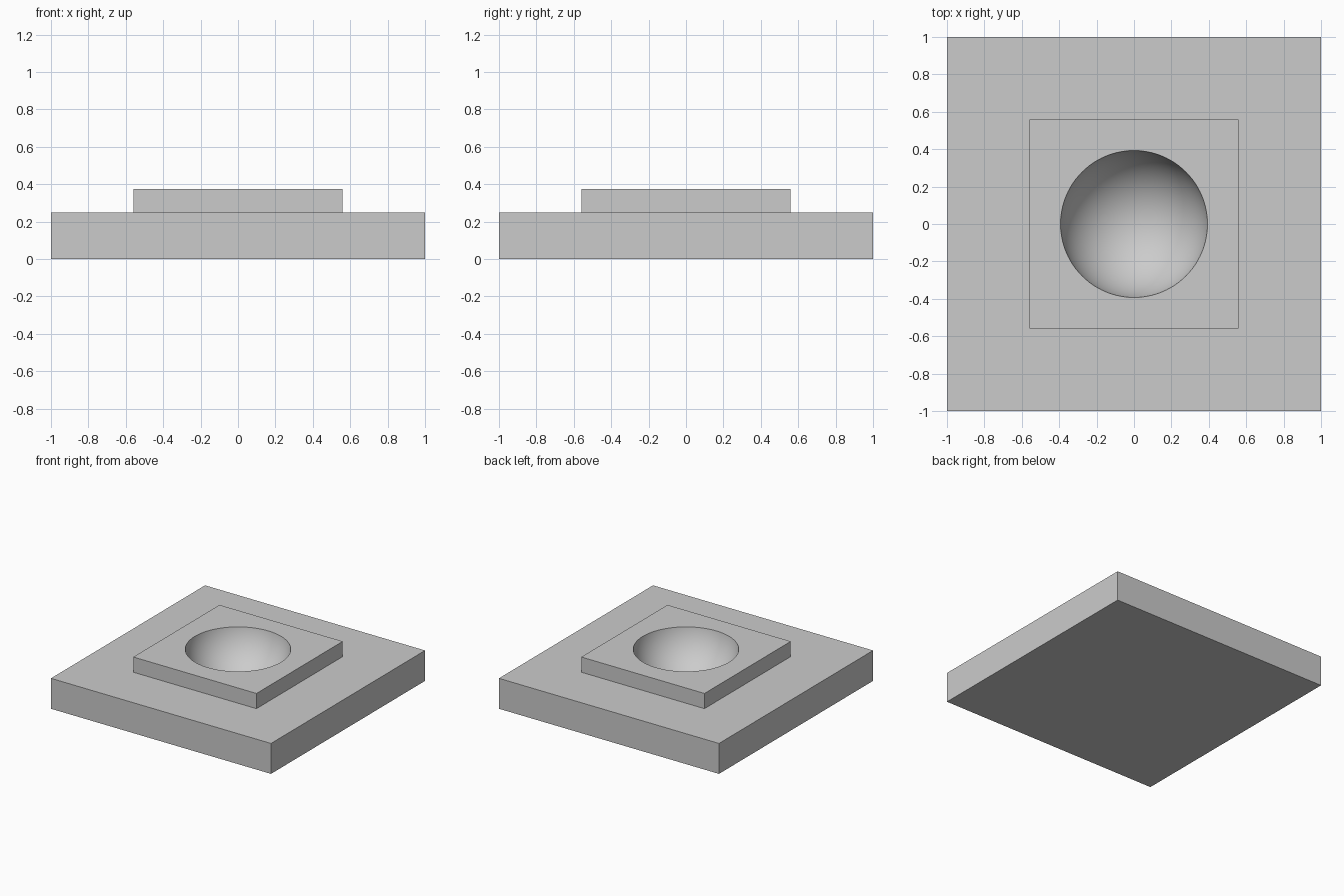
import bpy

if "Cube" in bpy.data.objects:
    bpy.data.objects.remove(bpy.data.objects["Cube"])

TOP = 0.375        # top of the raised pad
RIM = 0.393        # radius of the bowl opening
DEPTH = 0.33       # depth of the bowl
R = (RIM ** 2 + DEPTH ** 2) / (2 * DEPTH)


def box(name, side, z0, z1):
    bpy.ops.mesh.primitive_cube_add(size=1, location=(0, 0, (z0 + z1) / 2))
    ob = bpy.context.object
    ob.name = name
    ob.scale = (side, side, z1 - z0)
    bpy.ops.object.transform_apply(location=True, rotation=False, scale=True)
    return ob


def boolean(ob, tool, operation):
    mod = ob.modifiers.new(operation.title(), 'BOOLEAN')
    mod.operation = operation
    mod.solver = 'EXACT'
    mod.object = tool
    bpy.context.view_layer.objects.active = ob
    bpy.ops.object.modifier_apply(modifier=mod.name)
    bpy.data.objects.remove(tool)


# square base slab with the smaller raised pad merged on top
base = box("base_with_bowl", 2.0, 0.0, 0.25)
pad = box("raised_pad", 1.12, 0.1, TOP)
boolean(base, pad, 'UNION')

# spherical bowl sunk into the pad
bpy.ops.mesh.primitive_uv_sphere_add(segments=96, ring_count=48, radius=R,
                                     location=(0, 0, TOP - DEPTH + R))
bowl = bpy.context.object
bowl.name = "bowl_cutter"
bowl.hide_render = True
boolean(base, bowl, 'DIFFERENCE')

# smooth bowl, crisp edges
bpy.ops.object.select_all(action='DESELECT')
base.select_set(True)
bpy.context.view_layer.objects.active = base
bpy.ops.object.shade_smooth_by_angle(angle=0.52)
